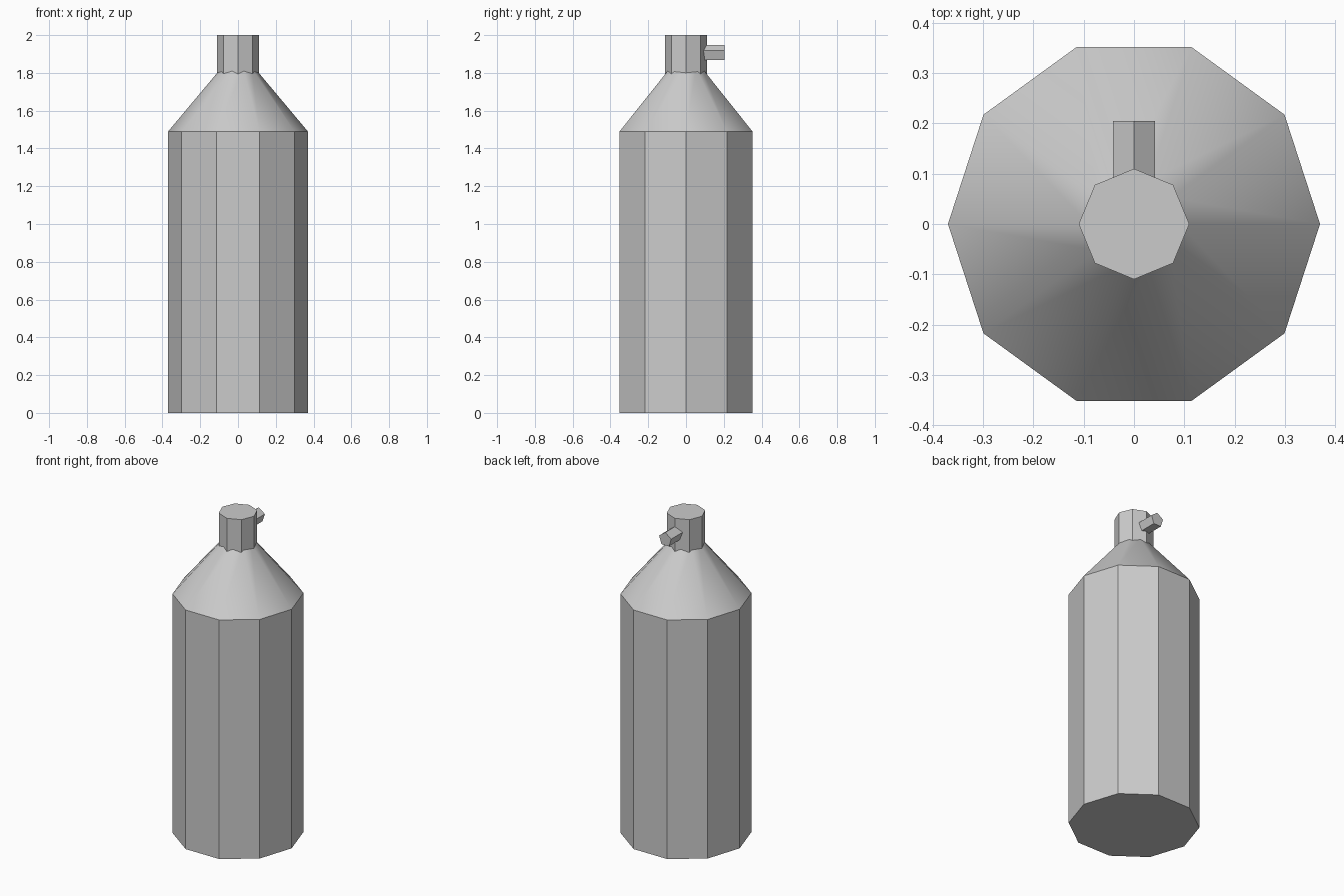
import bpy, bmesh, math
from mathutils import Matrix

if "Cube" in bpy.data.objects:
    bpy.data.objects.remove(bpy.data.objects["Cube"])


def frustum(name, sides, r0, r1, z0, z1, turn=0.0, smooth=False):
    """Capped prism or cone section about z; the first corner lies at angle `turn` from +x."""
    bm = bmesh.new()
    rings = []
    for r, z in ((r0, z0), (r1, z1)):
        angles = [turn + math.tau * i / sides for i in range(sides)]
        rings.append([bm.verts.new((r * math.cos(a), r * math.sin(a), z)) for a in angles])
    low, high = rings
    for i in range(sides):
        j = (i + 1) % sides
        bm.faces.new((low[i], low[j], high[j], high[i])).smooth = smooth
    bm.faces.new(low[::-1])
    bm.faces.new(high)
    if smooth:
        for e in bm.edges:  # keep the cap rims crisp
            e.smooth = e.calc_face_angle() < math.radians(45)
    mesh = bpy.data.meshes.new(name)
    bm.to_mesh(mesh)
    bm.free()
    obj = bpy.data.objects.new(name, mesh)
    bpy.context.collection.objects.link(obj)
    return obj


# Ten-sided can body
frustum("can_body", 10, 0.37, 0.37, 0.0, 1.49)

# Smooth tapered shoulder, running slightly inside the neck
frustum("shoulder", 10, 0.37, 0.09, 1.49, 1.824, smooth=True)

# Eight-sided spray cap
frustum("spray_cap", 8, 0.11, 0.11, 1.75, 2.0)

# Five-sided nozzle pointing to the back, ridge upwards
nozzle = frustum("nozzle", 5, 0.044, 0.044, 0.05, 0.205, turn=-math.pi / 2)
nozzle.data.transform(Matrix.Translation((0, 0, 1.904)) @ Matrix.Rotation(-math.pi / 2, 4, 'X'))
